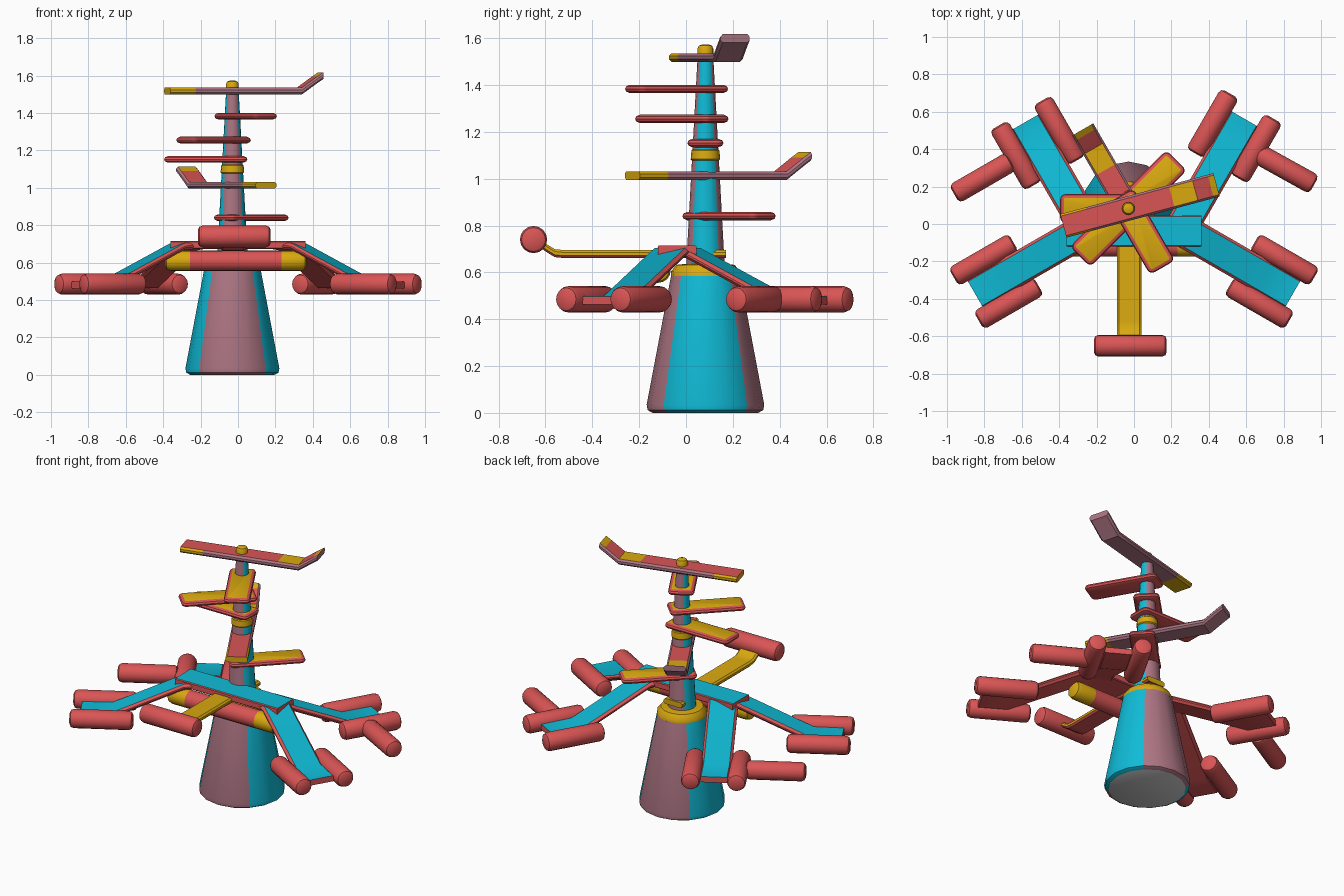
import bpy, bmesh, math
from mathutils import Matrix, Vector

if "Cube" in bpy.data.objects:
    bpy.data.objects.remove(bpy.data.objects["Cube"])

COL = {"red": (0.70, 0.09, 0.09), "cyan": (0.005, 0.50, 0.68),
       "yellow": (0.70, 0.40, 0.005), "mauve": (0.42, 0.18, 0.23)}
MATS = {}
for n, c in COL.items():
    MATS[n] = bpy.data.materials.new(n)
    MATS[n].diffuse_color = (*c, 1)
MATS["grey"] = None
SLOTS = list(MATS)
POLE = Vector((-0.03, 0.083, 0))


def build(name, rings, mat, caps, matrix):
    """Bridge closed rings of points; mat(ring, side) names each face's colour."""
    bm = bmesh.new()
    vs = [[bm.verts.new(p) for p in r] for r in rings]
    n = len(vs[0])
    for i in range(len(vs) - 1):
        for j in range(n):
            k = (j + 1) % n
            f = bm.faces.new((vs[i][j], vs[i][k], vs[i + 1][k], vs[i + 1][j]))
            f.material_index = SLOTS.index(mat(i, j))
    for ring, m in ((vs[0][::-1], caps[0]), (vs[-1], caps[1])):
        bm.faces.new(ring).material_index = SLOTS.index(m)
    bmesh.ops.recalc_face_normals(bm, faces=bm.faces)
    me = bpy.data.meshes.new(name)
    bm.to_mesh(me)
    bm.free()
    for m in MATS.values():
        me.materials.append(m)
    ob = bpy.data.objects.new(name, me)
    ob.matrix_world = matrix
    bpy.context.collection.objects.link(ob)
    return ob


def lathe(name, profile, mat, caps, matrix, n=16):
    rings = [[(r * math.cos(math.tau * j / n), r * math.sin(math.tau * j / n), z)
              for j in range(n)] for r, z in profile]
    return build(name, rings, mat, caps, matrix)


def strip(name, path, w, t, mat, caps, matrix, c=0.014):
    """Chamfered plank swept along (distance, height) points; side 5 is the top."""
    h = w / 2
    sec = [(-h + c, -t / 2), (h - c, -t / 2), (h, -t / 2 + c), (h, t / 2 - c),
           (h - c, t / 2), (-h + c, t / 2), (-h, t / 2 - c), (-h, -t / 2 + c)]
    rings = [[(d, y, z + dz) for y, dz in sec] for d, z in path]
    return build(name, rings, mat, caps, matrix)


def place(x, y, z, deg=0):
    return Matrix.Translation((x, y, z)) @ Matrix.Rotation(math.radians(deg), 4, 'Z')


def tube_profile(r, l):
    e = l / 2
    return [(r * .6, -e), (r * .88, -e + .008), (r, -e + .025),
            (r, e - .025), (r * .88, e - .008), (r * .6, e)]


LAY = Matrix.Rotation(math.pi / 2, 4, 'Y')


def pad(name, x, y, z, deg, l=0.37, r=0.056):
    lathe(name, tube_profile(r, l), lambda i, j: "red", ("red", "red"),
          place(x, y, z, deg) @ LAY)


# Central pole: four colour quadrants on a wide cone and a slim mast
def quad(i, j):
    return ("cyan", "mauve")[((j + 2) // 4) % 2]


base = place(POLE.x, POLE.y, 0)
lathe("base_cone", [(.225, 0), (.247, .012), (.251, .035), (.147, .585)], quad,
      ("grey", "yellow"), base)
lathe("base_shoulder", [(.147, .582), (.146, .605), (.125, .632), (.07, .638)],
      lambda i, j: "yellow", ("yellow", "yellow"), base)
lathe("mast", [(.082, .63), (.033, 1.53)], quad, ("grey", "yellow"), base)
lathe("mast_band", [(.055, 1.075), (.063, 1.083), (.06, 1.12), (.052, 1.128)],
      lambda i, j: "yellow", ("yellow", "yellow"), base)
lathe("mast_cap", [(.034, 1.52), (.034, 1.555), (.028, 1.568), (.014, 1.573)],
      lambda i, j: "yellow", ("yellow", "yellow"), base)

# Front bar with yellow ends
e = .377
lathe("front_bar", [(.03, -e), (.048, -e + .008), (.055, -e + .03), (.055, -.245), (.055, .245),
                    (.055, e - .03), (.048, e - .008), (.03, e)],
      lambda i, j: "red" if i == 3 else "yellow", ("yellow", "yellow"),
      place(-.012, -.12, .61) @ LAY)

# Top plate and four drooping arms
cyan_top = lambda i, j: "cyan" if j == 4 else "red"
strip("top_plate", [(-.362, 0), (.362, 0)], .165, .042, cyan_top, ("red", "red"),
      place(0, -.038, .694), .005)


def arm(name, x, y, deg, end, tc):
    m = place(x, y, 0, deg)
    strip(name, [(-.03, .69), (.03, .685), (.46, .482), (end, .48)], .178, .036,
          cyan_top, ("red", "red"), m)
    for k, s in enumerate((-1, 1)):
        p = m @ Vector((tc, s * .134, .485))
        pad(f"{name}_pad_{k}", *p, deg)


arm("front_arm_right", .30, -.055, -30, .635, .505)
arm("front_arm_left", -.30, -.055, 210, .635, .505)
arm("back_arm_right", .265, 0, 60, .65, .543)
arm("back_arm_left", -.265, 0, 120, .63, .50)
pad("side_pad_right", .81, .295, .485, -29, .35)
pad("side_pad_left", -.81, .247, .485, 30, .35)

# Front headrest on a curved yellow strip
strip("headrest_strip", [(-.20, .678), (.49, .678), (.53, .682), (.56, .70), (.61, .735)],
      .13, .034, lambda i, j: "yellow" if 2 <= j <= 6 else "red", ("yellow", "yellow"),
      place(-.025, -.03, 0, -90), .01)
pad("headrest", -.02, -.651, .74, 0, .39, .058)


# Step blades around the mast: rounded plates with a yellow top
def blade(name, z, deg):
    rings = []
    x0, x1, h, r = -.08, .365, .077, .03
    for ins, dz in ((.022, -.018), (.005, -.011), (0, 0), (.005, .011), (.02, .018)):
        ring = []
        for q, (cx, cy) in enumerate(((x1 - r, h - r), (x0 + r, h - r),
                                      (x0 + r, -h + r), (x1 - r, -h + r))):
            for a in range(5):
                t = math.radians(90 * q + 22.5 * a)
                ring.append((cx + (r - ins) * math.cos(t), cy + (r - ins) * math.sin(t), dz))
        rings.append(ring)
    build(name, rings, lambda i, j: "red", ("red", "yellow"), place(POLE.x, POLE.y, z, deg))


for k, (z, deg) in enumerate(((.84, 45), (1.152, 180), (1.255, 225), (1.383, -60))):
    blade(f"step_blade_{k}", z, deg)


# Long boards with an upturned tip
def board_mat(i, j):
    if j == 4:
        return ("red", "red", "yellow", "red", "yellow")[i]
    return "yellow" if i == 0 else "mauve"


for name, z, deg in (("lower_board", 1.013, 120), ("upper_board", 1.517, 15)):
    strip(name, [(-.36, 0), (-.22, 0), (.24, 0), (.37, 0), (.455, .06), (.488, .082)],
          .13, .036, board_mat, ("yellow", "mauve"), place(POLE.x, POLE.y, z, deg), .011)

# Smooth the round surfaces, keep hard edges
for ob in bpy.context.scene.objects:
    ob.select_set(True)
    bpy.context.view_layer.objects.active = ob
bpy.ops.object.shade_smooth_by_angle(angle=math.radians(35))

for m in bpy.data.materials:
    if m.users and not m.is_grease_pencil:
        m.use_nodes = True
        m.node_tree.nodes["Principled BSDF"].inputs["Base Color"].default_value = m.diffuse_color
